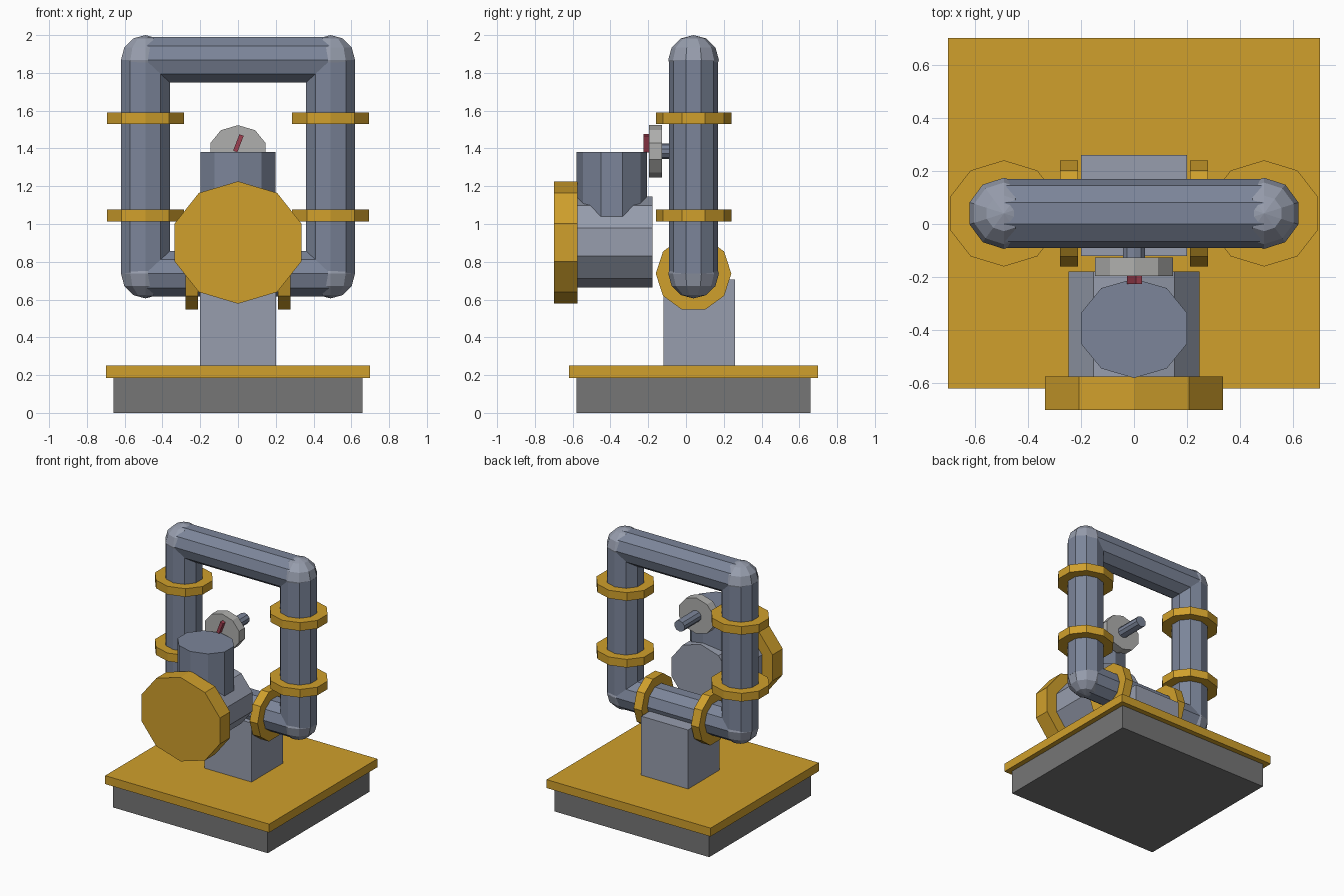
import bpy
from math import radians

if "Cube" in bpy.data.objects:
    bpy.data.objects.remove(bpy.data.objects["Cube"])


def material(name, rgb):
    m = bpy.data.materials.new(name)
    m.diffuse_color = (*rgb, 1)
    m.use_nodes = True
    m.node_tree.nodes["Principled BSDF"].inputs["Base Color"].default_value = m.diffuse_color
    return m


YELLOW = material("yellow_paint", (0.63, 0.35, 0.025))
PIPE = material("pipe_steel", (0.2, 0.235, 0.32))
LIGHT = material("light_steel", (0.31, 0.34, 0.42))
DARK = material("dark_concrete", (0.18, 0.18, 0.18))
GREY = material("gauge_grey", (0.43, 0.43, 0.42))
RED = material("needle_red", (0.35, 0.05, 0.08))
ROT = {"x": (0, radians(90), 0), "y": (radians(90), 0, 0), "z": (0, 0, 0)}


def finish(name, mat):
    ob = bpy.context.object
    ob.name = name
    ob.data.materials.append(mat)
    return ob


def box(name, x, y, z, mat, tilt=0):
    bpy.ops.mesh.primitive_cube_add(
        size=1, location=[(a + b) / 2 for a, b in (x, y, z)], rotation=(0, tilt, 0))
    bpy.context.object.scale = [b - a for a, b in (x, y, z)]
    return finish(name, mat)


# Ten-sided cylinder along an axis; rx, ry are its radii before turning
def cylinder(name, axis, centre, length, rx, ry, mat):
    bpy.ops.mesh.primitive_cylinder_add(
        vertices=10, radius=1, depth=1, location=centre, rotation=ROT[axis])
    bpy.context.object.scale = (rx, ry, length)
    return finish(name, mat)


# Base
box("base_block", (-0.66, 0.66), (-0.58, 0.66), (0, 0.185), DARK)
box("base_plate", (-0.70, 0.70), (-0.62, 0.70), (0.185, 0.25), YELLOW)
box("pedestal", (-0.20, 0.20), (-0.12, 0.26), (0.25, 0.705), LIGHT)

# Pipe loop with ball elbows
LEG_X, PIPE_Y, LOW, HIGH = 0.49, 0.04, 0.737, 1.869
for label, z in (("lower", LOW), ("upper", HIGH)):
    cylinder(label + "_pipe", "x", (0, PIPE_Y, z), 2 * LEG_X, 0.127, 0.13, PIPE)

for side, s in (("left", -1), ("right", 1)):
    cylinder(side + "_pipe", "z", (s * LEG_X, PIPE_Y, (LOW + HIGH) / 2),
             HIGH - LOW, 0.137, 0.13, PIPE)
    for label, z in (("lower", LOW), ("upper", HIGH)):
        bpy.ops.mesh.primitive_uv_sphere_add(
            segments=10, ring_count=6, radius=1, location=(s * LEG_X, PIPE_Y, z))
        bpy.context.object.scale = (0.136, 0.134, 0.131)
        finish(f"{side}_{label}_elbow", LIGHT)
    # Collars on the uprights and the lower pipe
    for label, z in (("low", 1.045), ("high", 1.56)):
        cylinder(f"{side}_{label}_collar", "z", (s * LEG_X, PIPE_Y, z),
                 0.063, 0.2135, 0.2, YELLOW)
    cylinder(side + "_bottom_collar", "x", (s * 0.245, PIPE_Y, LOW),
             0.068, 0.2, 0.2, YELLOW)

# Pump body, front flange and riser
cylinder("pump_body", "y", (0, -0.378, 0.905), 0.40, 0.26, 0.24, LIGHT)
cylinder("front_flange", "y", (0, -0.6375, 0.902), 0.125, 0.353, 0.324, YELLOW)
cylinder("riser", "z", (0, -0.393, 1.14), 0.48, 0.21, 0.187, PIPE)

# Gauge
cylinder("gauge_stem", "y", (0, -0.03, 1.385), 0.22, 0.044, 0.042, PIPE)
cylinder("gauge_dial", "y", (0, -0.161, 1.385), 0.07, 0.154, 0.138, GREY)
box("gauge_needle", (-0.01, 0.014), (-0.226, -0.19), (1.381, 1.474), RED, radians(21))
